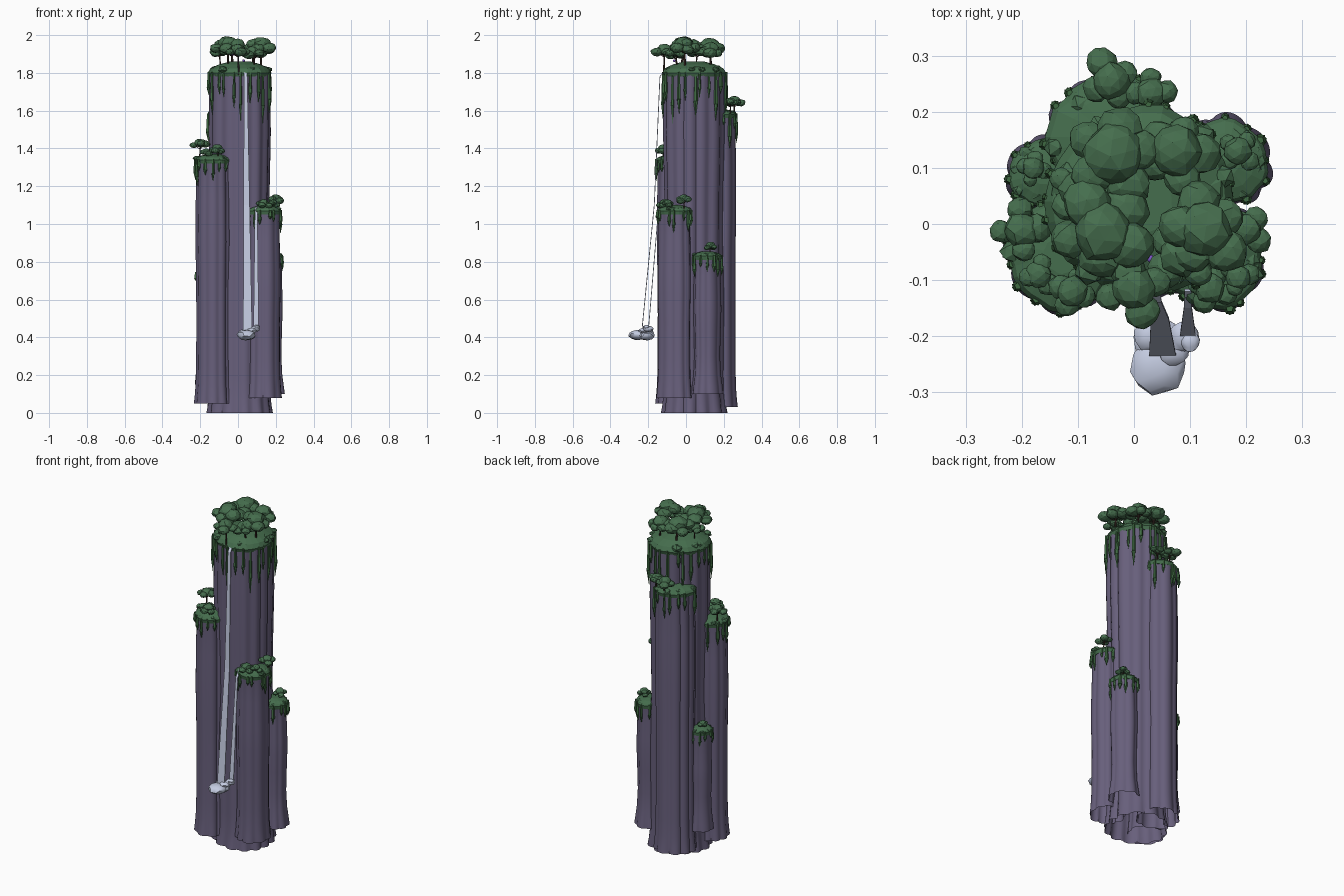
import bpy, bmesh, random
from math import sin, cos, pi, tau
from mathutils import Vector, Matrix

random.seed(7)
rnd = random.uniform
cube = bpy.data.objects.get("Cube")
if cube:
    bpy.data.objects.remove(cube)


def material(name, rgb):
    m = bpy.data.materials.new(name)
    m.use_nodes = True
    m.diffuse_color = (*rgb, 1)
    m.node_tree.nodes["Principled BSDF"].inputs["Base Color"].default_value = (*rgb, 1)
    return m


ROCK = material("purple grey rock", (0.137, 0.115, 0.2))
LEAF = material("leaf green", (0.06, 0.155, 0.075))
VINE = material("vine green", (0.05, 0.145, 0.055))
BARK = material("dark bark", (0.045, 0.025, 0.02))
WATER = material("pale water", (0.55, 0.6, 0.75))
ORB = material("violet glow", (0.2, 0.09, 0.55))


def finish(name, bm, mat, smooth=None):
    bmesh.ops.recalc_face_normals(bm, faces=bm.faces)
    mesh = bpy.data.meshes.new(name)
    bm.to_mesh(mesh)
    bm.free()
    mesh.materials.append(mat)
    ob = bpy.data.objects.new(name, mesh)
    bpy.context.collection.objects.link(ob)
    if smooth:
        bpy.ops.object.select_all(action='DESELECT')
        ob.select_set(True)
        bpy.context.view_layer.objects.active = ob
        bpy.ops.object.shade_smooth_by_angle(angle=smooth)
    return ob


def loft(bm, rings, closed_base=True):
    """Skin a stack of closed point rings, capping the ends."""
    loops = [[bm.verts.new(p) for p in ring] for ring in rings]
    n = len(loops[0])
    for low, high in zip(loops, loops[1:]):
        for i in range(n):
            j = (i + 1) % n
            bm.faces.new((low[i], low[j], high[j], high[i]))
    if closed_base:
        bm.faces.new(loops[0][::-1])
    bm.faces.new(loops[-1])


def blob(bm, pos, r, flat=0.72, detail=2):
    """Lumpy flattened ball."""
    made = bmesh.ops.create_icosphere(bm, subdivisions=detail, radius=r)
    spin = Matrix.Rotation(rnd(0, tau), 3, 'Z') @ Matrix.Rotation(rnd(0, pi), 3, 'X')
    for v in made["verts"]:
        p = spin @ v.co * rnd(0.92, 1.08)
        v.co = Vector((p.x, p.y, p.z * flat)) + Vector(pos)


def stick(bm, a, b, ra, rb, sides=5):
    """Tapered rod between two points."""
    a, b = Vector(a), Vector(b)
    turn = (b - a).to_track_quat('Z', 'Y')
    ring = [Vector((cos(tau * i / sides), sin(tau * i / sides), 0)) for i in range(sides)]
    loft(bm, [[p + turn @ (c * r) for c in ring] for p, r in ((a, ra), (b, rb))])


class Pillar:
    """Hollow fluted rock column with a mossy cap, hanging vines and bushes."""

    def __init__(self, name, x, y, r, z0, z1, flutes, flare):
        self.name, self.x, self.y, self.r, self.z0, self.z1 = name, x, y, r, z0, z1
        self.flutes, self.flare = flutes, flare
        self.shift = rnd(0, tau)
        self.wave = [rnd(0, tau) for _ in range(3)]

    def point(self, a, scale, z, depth=1.0):
        lobe = abs(sin(self.flutes * a / 2 + self.shift + 0.6 * sin(2 * a + self.wave[0]))) ** 0.8
        k = 0.94 + depth * (0.09 * lobe - 0.03) + 0.035 * sin(3 * a + self.wave[1])
        k *= scale * self.r
        return Vector((self.x + k * cos(a), self.y + k * sin(a), z))

    def ring(self, scale, z, depth=1.0, n=72):
        return [self.point(tau * i / n, scale, z, depth) for i in range(n)]

    def rock(self):
        h = self.z1 - self.z0
        base = [(0, 1 + self.flare), (0.04, 1 + self.flare * 0.7),
                (0.1, 1 - self.flare * 0.1), (0.2, 1 - self.flare * 0.6)]
        body = [(0.2 + (h - 0.2) * t, 0.98 + 0.03 * sin(9 * t + self.wave[2]))
                for t in (0.25, 0.45, 0.6, 0.8, 0.93)] + [(h, 1)]
        bm = bmesh.new()
        loft(bm, [self.ring(s, self.z0 + z, 1 + 0.5 * (z == 0)) for z, s in base + body], False)
        finish(self.name + "_rock", bm, ROCK, 0.8)

    def moss(self, rise):
        bm = bmesh.new()
        z = self.z1
        loft(bm, [self.ring(s, z + dz, 0.7, 28) for s, dz in
                  ((1.02, -0.02), (1.07, 0.0), (0.98, rise * 0.4), (0.7, rise * 0.75), (0.35, rise))])
        for _ in range(int(8 + self.r * 70)):
            p = self.point(rnd(0, tau), rnd(0.6, 1.02), z + rise * 0.3)
            blob(bm, p, rnd(0.08, 0.16) * self.r + 0.005, 0.7, 1)
        finish(self.name + "_moss", bm, LEAF)

    def vines(self, count, longest):
        bm = bmesh.new()
        for i in range(count):
            a = tau * (i + rnd(-0.3, 0.3)) / count
            drop, w = longest * rnd(0.3, 1), rnd(0.008, 0.012)
            top, mid, end = (self.point(a, s, self.z1 - d) for s, d in
                             ((1.04, -0.005), (1.05, drop * 0.65), (1.03, drop)))
            stick(bm, top, mid, w * 0.6, w)
            stick(bm, mid, end, w, 0.001)
        finish(self.name + "_vines", bm, VINE)


def tree(name, x, y, z0, z1, size, puffs):
    """Thin trunk with a cluster of chunky leaf puffs."""
    wood, leaves = bmesh.new(), bmesh.new()
    stick(wood, (x + rnd(-.01, .01), y + rnd(-.01, .01), z0), (x, y, z1), size * .13, size * .09)
    blob(leaves, (x, y, z1 + size * 0.1), size)
    start = rnd(0, tau)
    for i in range(puffs):
        a = start + tau * i / puffs
        d, s = size * rnd(0.75, 1.15), size * rnd(0.6, 0.85)
        tip = (x + d * cos(a), y + d * sin(a), z1 + size * rnd(-0.55, 0.1))
        stick(wood, (x, y, z1 - size * 0.9), tip, size * .07, size * .04, 4)
        blob(leaves, tip, s)
    finish(name + "_trunk", wood, BARK)
    finish(name + "_leaves", leaves, LEAF)


# Columns: name, x, y, radius, bottom, top, flutes, flare, cap rise, vines, vine length
for *spec, rise, count, length in (
        ("main_column", 0.014, 0.04, 0.163, 0, 1.8, 13, 0.05, 0.06, 24, 0.27),
        ("back_column", -0.04, 0.155, 0.11, 0.03, 1.58, 10, 0.05, 0.03, 16, 0.19),
        ("right_front_column", -0.128, -0.055, 0.096, 0.05, 1.34, 9, 0.06, 0.03, 15, 0.18),
        ("left_front_column", 0.139, -0.058, 0.091, 0.08, 1.07, 9, 0.06, 0.03, 14, 0.13),
        ("left_back_column", 0.162, 0.11, 0.074, 0.1, 0.83, 8, 0.14, 0.025, 12, 0.11),
        ("right_back_column", -0.163, 0.09, 0.058, 0.15, 0.74, 7, 0.14, 0.02, 10, 0.09)):
    column = Pillar(*spec)
    column.rock()
    column.moss(rise)
    column.vines(count, length)

# Trees: x, y, ground, crown height, size, puffs
for i, t in enumerate((
        (-0.035, 0.125, 1.82, 1.94, 0.054, 5),
        (0.075, 0.13, 1.82, 1.925, 0.046, 5),
        (-0.055, -0.015, 1.82, 1.95, 0.054, 5),
        (0.125, -0.01, 1.82, 1.95, 0.05, 5),
        (0.085, -0.055, 1.82, 1.91, 0.04, 4),
        (0.0, -0.115, 1.79, 1.92, 0.04, 4),
        (-0.1, 0.06, 1.81, 1.915, 0.034, 4),
        (-0.04, 0.255, 1.57, 1.65, 0.033, 4),
        (0.03, 0.235, 1.57, 1.645, 0.028, 4),
        (-0.2, -0.01, 1.34, 1.425, 0.032, 4),
        (-0.11, -0.12, 1.34, 1.4, 0.028, 4),
        (-0.17, -0.09, 1.34, 1.38, 0.024, 3),
        (0.135, -0.115, 1.07, 1.11, 0.027, 4),
        (0.2, -0.01, 1.07, 1.135, 0.027, 4),
        (0.185, -0.095, 1.07, 1.11, 0.023, 3),
        (0.185, 0.13, 0.83, 0.885, 0.025, 4),
        (-0.18, 0.1, 0.74, 0.78, 0.02, 4))):
    tree("tree_%d" % (i + 1), *t)

# Glowing orbs among the trees
bm = bmesh.new()
for x, y, z, r in ((-0.025, 0.028, 1.92, 0.028), (0.03, -0.062, 1.865, 0.007)):
    bmesh.ops.create_uvsphere(bm, u_segments=16, v_segments=10, radius=r,
                              matrix=Matrix.Translation((x, y, z)))
finish("glowing_orbs", bm, ORB, 0.7)

# Waterfalls: thin ribbons widening as they drop
for name, path in (
        ("tall_waterfall", ((0.038, 0.008, -0.115, 1.815), (0.04, 0.009, -0.14, 1.78),
                            (0.046, 0.016, -0.17, 1.1), (0.051, 0.024, -0.237, 0.42))),
        ("short_waterfall", ((0.096, 0.006, -0.12, 1.09), (0.096, 0.007, -0.15, 1.05),
                             (0.096, 0.014, -0.2, 0.45)))):
    bm = bmesh.new()
    loft(bm, [[(x - w, y, z), (x + w, y, z), (x + w, y + 0.004, z), (x - w, y + 0.004, z)]
              for x, w, y, z in path])
    finish(name, bm, WATER)

# Spray puffs at the foot of the falls
bm = bmesh.new()
for x, y, z, r in ((0.042, -0.255, 0.412, 0.05), (0.045, -0.215, 0.41, 0.047),
                   (0.09, -0.2, 0.445, 0.028), (0.07, -0.225, 0.435, 0.028),
                   (0.1, -0.21, 0.455, 0.018), (0.03, -0.2, 0.425, 0.03)):
    blob(bm, (x, y, z), r, 0.55)
finish("water_spray", bm, WATER, 0.6)
